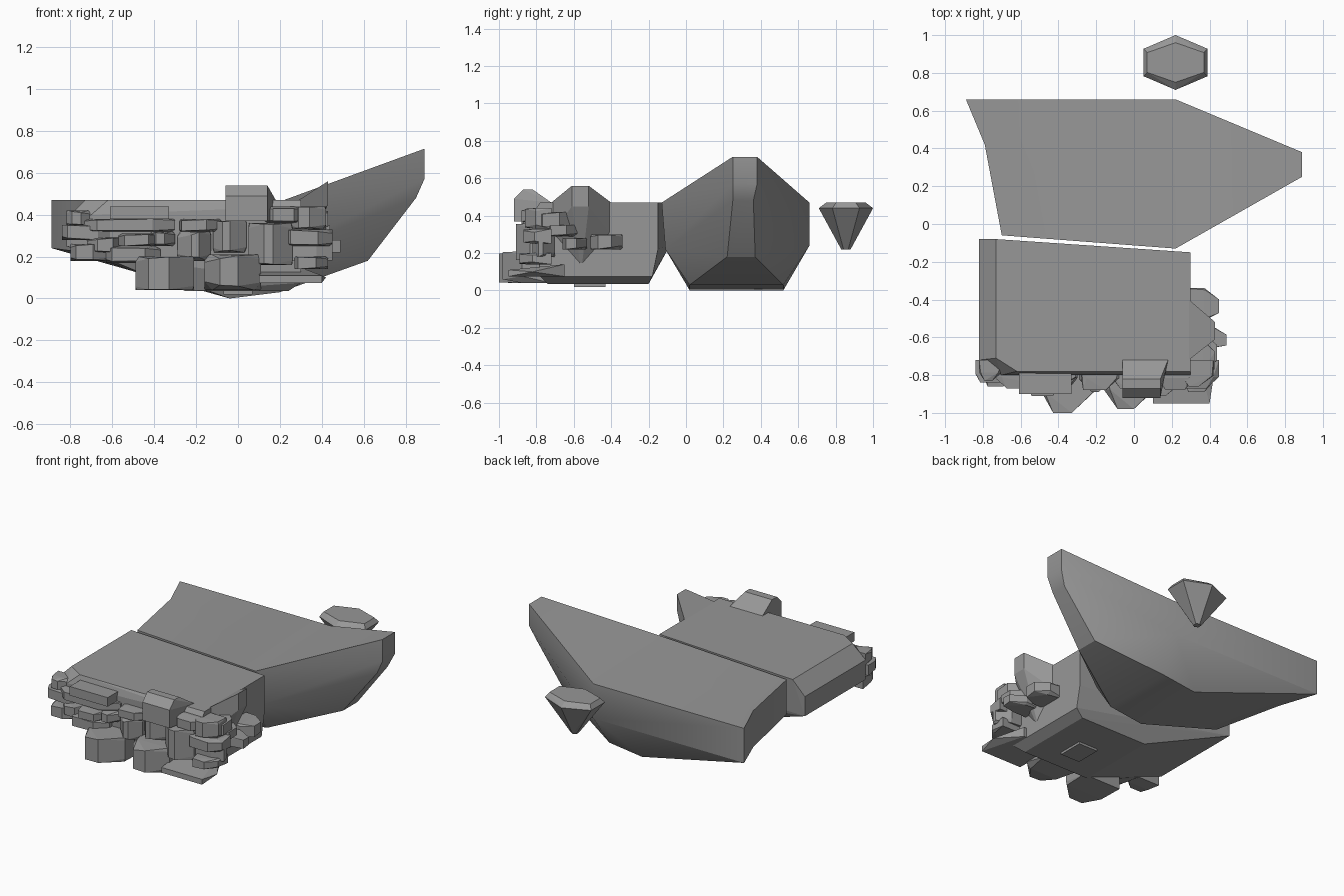
import bpy
import bmesh
import math
import random

random.seed(4)
if "Cube" in bpy.data.objects:
    bpy.data.objects.remove(bpy.data.objects["Cube"], do_unlink=True)

stone = bpy.data.materials.new("stone_grey")
stone.use_nodes = True
GREY = (0.31, 0.31, 0.31, 1)
stone.diffuse_color = GREY
stone.node_tree.nodes["Principled BSDF"].inputs["Base Color"].default_value = GREY


def solid(name, points):
    """Convex solid wrapped around a few corner points."""
    bm = bmesh.new()
    for p in points:
        bm.verts.new(p)
    bmesh.ops.convex_hull(bm, input=bm.verts[:])
    spare = [v for v in bm.verts if not v.link_faces]
    bmesh.ops.delete(bm, geom=spare, context="VERTS")
    bmesh.ops.dissolve_limit(bm, angle_limit=math.radians(1), verts=bm.verts[:], edges=bm.edges[:])
    bmesh.ops.recalc_face_normals(bm, faces=bm.faces[:])
    mesh = bpy.data.meshes.new(name)
    bm.to_mesh(mesh)
    bm.free()
    mesh.materials.append(stone)
    obj = bpy.data.objects.new(name, mesh)
    bpy.context.collection.objects.link(obj)
    return obj


def activate(obj):
    bpy.ops.object.select_all(action="DESELECT")
    obj.select_set(True)
    bpy.context.view_layer.objects.active = obj


def carve(obj, points):
    """Cut a convex volume out of a solid."""
    cutter = solid("cutter", points)
    mod = obj.modifiers.new("carve", "BOOLEAN")
    mod.operation = "DIFFERENCE"
    mod.solver = "EXACT"
    mod.object = cutter
    activate(obj)
    bpy.ops.object.modifier_apply(modifier=mod.name)
    bpy.data.objects.remove(cutter, do_unlink=True)


def column(x, y, *heights):
    """Points stacked above one spot."""
    return [(x, y, z) for z in heights]


def ring(cx, cy, z, rx, ry):
    """Hexagon with corners towards front and back."""
    turn = [math.radians(60 * i + 30) for i in range(6)]
    return [(cx + rx * math.cos(a) / math.cos(math.pi / 6), cy + ry * math.sin(a), z) for a in turn]


TOP = 0.47

# Rear island: raised bow and tapering keel
bow = [(0.89, y, z) for y in (0.25, 0.38) for z in (0.715, 0.57)]
bow += [(0.85, y, 0.48) for y in (0.25, 0.36)]
bow += [(0.62, y, 0.18) for y in (0.22, 0.37)]
keel = [(x, y, z) for y in (0.02, 0.52) for x, z in ((-0.04, 0), (0.2, 0.03))]
shoulders = column(0.22, 0.66, TOP, 0.24) + column(0.22, -0.13, TOP) + column(0.2, -0.11, 0.22)
stern = column(-0.70, -0.06, TOP, 0.24) + column(-0.89, 0.66, TOP, 0.24)
rear = solid("rear_island", bow + keel + shoulders + stern)

# Flat deck that bends up to the bow, and the kinked stern side
deck_line = ((-1.2, TOP), (0.22, TOP), (1.03, 0.766), (1.03, 1.2), (-1.2, 1.2))
carve(rear, [(x, y, z) for x, z in deck_line for y in (-0.5, 1)])
stern_line = ((-0.99, 0.90), (-0.79, 0.42), (-0.61, -0.54), (-1.2, -0.54), (-1.2, 0.90))
carve(rear, [(x, y, z) for x, y in stern_line for z in (-0.2, 1)])
activate(rear)
bpy.ops.object.shade_smooth_by_angle(angle=math.radians(25))

# Front island: block with chamfered sides and sloping underside
deck = [(0.30, -0.15, TOP), (0.30, -0.78, TOP), (-0.62, -0.78, TOP),
        (-0.73, -0.71, TOP), (-0.73, -0.08, TOP)]
waist = [(-0.82, y, z) for y in (-0.08, -0.72) for z in (0.38, 0.25)]
waist += column(-0.70, -0.80, 0.40, 0.22) + column(0.30, -0.80, 0.44) + column(0.30, -0.15, 0.22)
base = [(0.30, y, 0.075) for y in (-0.18, -0.78)]
base += [(x, y, 0.035) for x in (-0.25, 0.24) for y in (-0.2, -0.74)]
solid("front_island", deck + waist + base)

# Raised spur on the left flank of the front island
spur = [(0.43, y, z) for y in (-0.52, -0.61) for z in (0.56, 0.45)]
spur += [(0.29, y, z) for y in (-0.40, -0.72) for z in (TOP, 0.3)]
spur += column(0.28, -0.56, 0.1)
solid("flank_spur", spur)
solid("belly_stone", [(x, y, z) for x in (-0.07, 0.07) for y in (-0.6, -0.43) for z in (0.02, 0.1)])

# Floating gem-shaped rock
GX, GY = 0.22, 0.855
solid("floating_rock", ring(GX, GY, TOP, 0.15, 0.105) + ring(GX, GY, 0.44, 0.17, 0.145)
      + ring(GX, GY, 0.22, 0.02, 0.025))

# Projecting slab over the cliff edge
slab = []
for x in (-0.06, 0.14):
    slab += [(x, -0.92, 0.37), (x, -0.92, 0.49), (x, -0.87, 0.54), (x, -0.82, 0.54)]
slab += [(x, -0.72, z) for x in (-0.06, 0.18) for z in (0.37, TOP)]
solid("cliff_slab", slab)


def boulder(name, a0, a1, z0, z1, root, tip, place):
    """Faceted stone: straight body with a blunt ridge at its tip."""
    w, h = a1 - a0, z1 - z0
    body = root + (tip - root) * 0.6
    ridge = random.uniform(0.35, 0.55)
    half = min(0.3, 0.2 * w / h * 0.5)
    pts = []
    for s in (0, 1):
        for t in (0, 1):
            nick = random.uniform(0, 0.15)
            pts.append(place(a0 + w * s, root, z0 + h * t))
            pts.append(place(a0 + w * abs(s - nick), body, z0 + h * t))
            pts.append(place(a0 + w * s, body, z0 + h * abs(t - nick - 0.1)))
            pts.append(place(a0 + w * (ridge + half * (2 * s - 1)), tip, z0 + h * abs(t - nick)))
    solid(name, pts)


def to_front(a, d, z):
    return (a, -d, z)


def to_left(a, d, z):
    return (d, a, z)


# Cliff stones: x range, z range, reach towards the front
cliff = [
    (-0.49, -0.21, 0.04, 0.20, 1.0), (-0.16, 0.11, 0.04, 0.21, 0.98),
    (0.05, 0.26, 0.16, 0.36, 0.91), (-0.29, -0.13, 0.18, 0.32, 0.89),
    (-0.63, -0.37, 0.17, 0.25, 0.89), (-0.80, -0.62, 0.18, 0.26, 0.86),
    (-0.57, -0.38, 0.25, 0.31, 0.91), (-0.42, -0.30, 0.25, 0.32, 0.88),
    (-0.74, -0.30, 0.32, 0.38, 0.87), (-0.84, -0.60, 0.28, 0.35, 0.84),
    (-0.82, -0.70, 0.35, 0.42, 0.83), (0.25, 0.42, 0.33, 0.44, 0.86),
    (0.22, 0.45, 0.25, 0.33, 0.87), (0.27, 0.43, 0.14, 0.20, 0.89),
    (-0.12, 0.04, 0.22, 0.37, 0.87), (0.12, 0.32, 0.36, 0.44, 0.88),
    (-0.28, -0.08, 0.32, 0.38, 0.88), (-0.72, -0.56, 0.22, 0.29, 0.87),
]
for i, (x0, x1, z0, z1, reach) in enumerate(cliff):
    boulder(f"cliff_stone_{i + 1}", x0, x1, z0, z1, 0.72, reach, to_front)

# Flat ledges
solid("upper_ledge", [(x, y, z) for x in (-0.61, -0.33) for y in (-0.9, -0.75) for z in (0.38, 0.44)])
solid("lower_ledge", [(x, -0.95, z) for x in (0.1, 0.40) for z in (0.075, 0.11)]
      + [(x, -0.65, z) for x in (0.1, 0.32) for z in (0.075, 0.14)] + [(0.42, -0.82, 0.1)])

# Flank stones: y range, z range, reach towards the left
flank = [
    (-0.51, -0.34, 0.22, 0.30, 0.45), (-0.66, -0.53, 0.22, 0.28, 0.49),
    (-0.80, -0.61, 0.34, 0.42, 0.43), (-0.82, -0.70, 0.18, 0.30, 0.45),
    (-0.74, -0.58, 0.29, 0.35, 0.44),
]
for i, (y0, y1, z0, z1, reach) in enumerate(flank):
    boulder(f"flank_stone_{i + 1}", y0, y1, z0, z1, 0.26, reach, to_left)
